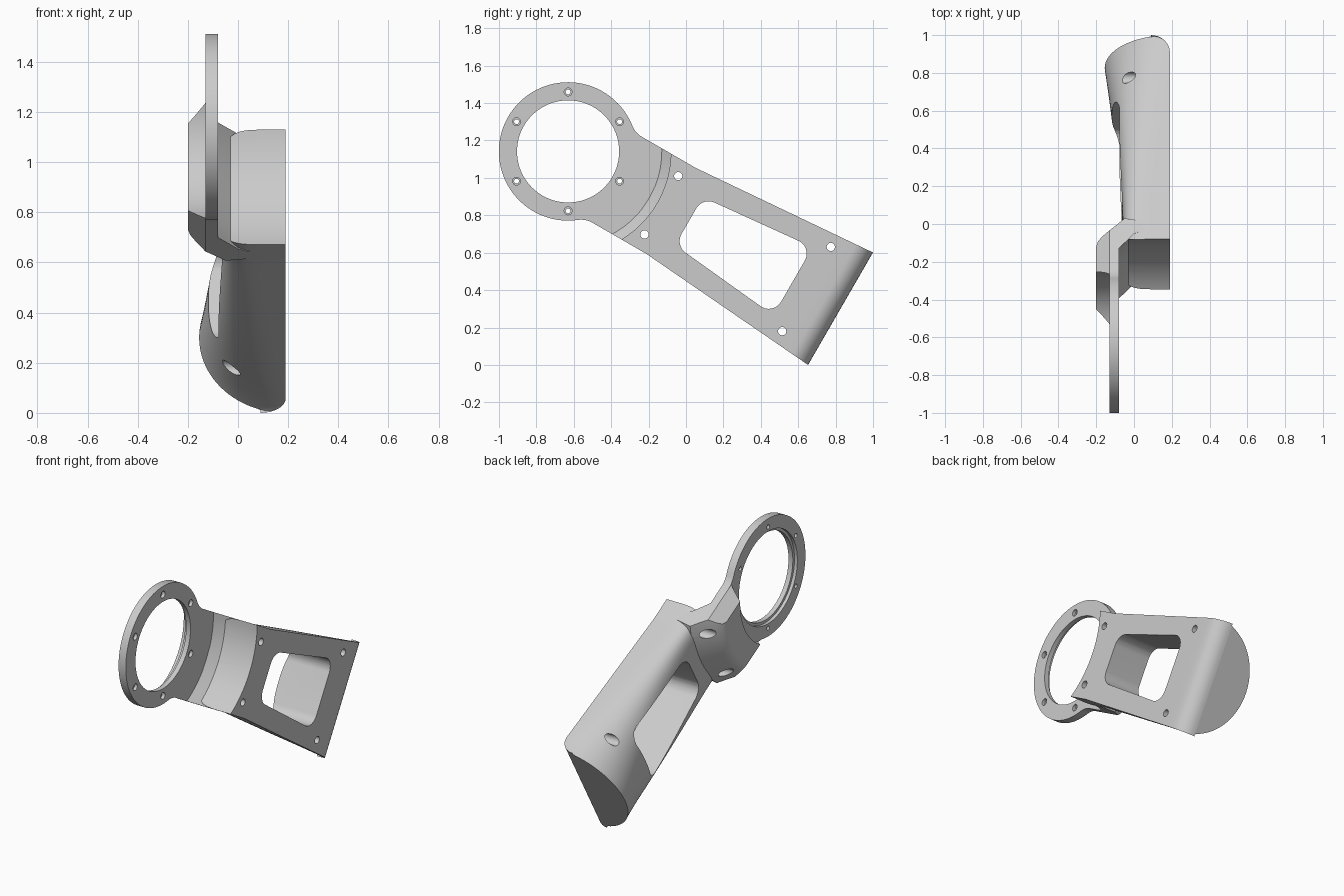
import bpy, bmesh, math
from mathutils import Matrix, Vector

cube = bpy.data.objects.get("Cube")
if cube:
    bpy.data.objects.remove(cube, do_unlink=True)

# Working frame: X along the arm, Y across it, Z through its thickness
RING = -1.116          # ring centre along the arm
END = 0.566            # far end of the handle
HALF = 0.265           # neck half width

grey = bpy.data.materials.new("plain_grey")
grey.use_nodes = True
grey.diffuse_color = (0.6, 0.6, 0.6, 1)
grey.node_tree.nodes["Principled BSDF"].inputs["Base Color"].default_value = (0.6, 0.6, 0.6, 1)


def finish(name, bm):
    bmesh.ops.recalc_face_normals(bm, faces=bm.faces)
    mesh = bpy.data.meshes.new(name)
    bm.to_mesh(mesh)
    bm.free()
    mesh.materials.append(grey)
    ob = bpy.data.objects.new(name, mesh)
    bpy.context.collection.objects.link(ob)
    return ob


def loft(name, sections):
    """Closed skin over a row of equal-length closed sections."""
    bm = bmesh.new()
    rows = [[bm.verts.new(p) for p in s] for s in sections]
    n = len(rows[0])
    for a, b in zip(rows, rows[1:]):
        for i in range(n):
            j = (i + 1) % n
            bm.faces.new((a[i], a[j], b[j], b[i]))
    bm.faces.new(rows[0][::-1])
    bm.faces.new(rows[-1])
    return finish(name, bm)


def prism(name, outline, z0, z1):
    return loft(name, [[(x, y, z) for x, y in outline] for z in (z0, z1)])


def disc(name, x, y, r, z0, z1, n=32):
    pts = [(x + r * math.cos(math.tau * i / n), y + r * math.sin(math.tau * i / n)) for i in range(n)]
    return prism(name, pts, z0, z1)


def lathe(name, profile, n=128):
    """Closed (radius, z) profile turned about the ring axis."""
    bm = bmesh.new()
    rows = []
    for i in range(n):
        c, s = math.cos(math.tau * i / n), math.sin(math.tau * i / n)
        rows.append([bm.verts.new((RING + r * c, r * s, z)) for r, z in profile])
    m = len(profile)
    for i in range(n):
        a, b = rows[i], rows[(i + 1) % n]
        for k in range(m):
            bm.faces.new((a[k], a[(k + 1) % m], b[(k + 1) % m], b[k]))
    return finish(name, bm)


def combine(ob, other, op):
    mod = ob.modifiers.new(op, 'BOOLEAN')
    mod.operation, mod.solver, mod.object = op, 'EXACT', other
    bpy.context.view_layer.update()
    dg = bpy.context.evaluated_depsgraph_get()
    mesh = bpy.data.meshes.new_from_object(ob.evaluated_get(dg))
    ob.modifiers.clear()
    ob.data = mesh
    bpy.data.objects.remove(other, do_unlink=True)


def rounded(corners, radius, steps=8):
    """Polygon outline with rounded corners."""
    out = []
    pts = [Vector(c) for c in corners]
    for i, p in enumerate(pts):
        d0 = (pts[i - 1] - p).normalized()
        d1 = (pts[(i + 1) % len(pts)] - p).normalized()
        half = d0.angle(d1) / 2
        centre = p + (d0 + d1).normalized() * radius / math.sin(half)
        t = radius / math.tan(half)
        a, b = p + d0 * t - centre, p + d1 * t - centre
        for k in range(steps + 1):
            q = a.lerp(b, k / steps).normalized() * radius + centre
            out.append((q.x, q.y))
    return out


# Handle: flat on one side, swelling to a half-round end with a rolled edge
def handle_section(u, top):
    t = min(max((u + 0.48) / (END + 0.48), 0), 1)
    w = HALF + (0.347 - HALF) * t
    depth = 0.25 + 0.095 * t ** 1.5
    n = 2 + 4 * (1 - t) ** 1.5
    pts = []
    for i in range(49):
        a = math.pi * i / 48
        c, s = math.cos(a), max(math.sin(a), 0)
        y = math.copysign(abs(c) ** (2 / n), c) * w
        pts.append((u, y, min(0.19 - depth * s ** (2 / n), top)))
    return pts


stations = [(-0.8, 0.19), (-0.48, 0.19)]
stations += [(-0.48 + 0.946 * i / 16, 0.19) for i in range(1, 17)]
for i in range(1, 9):
    a = math.pi / 2 * i / 8
    stations.append((END - 0.1 + 0.1 * math.sin(a), 0.09 + 0.1 * math.cos(a)))
handle = loft("handle_bracket", [handle_section(u, top) for u, top in stations])
combine(handle, disc("clearance", RING, 0, 0.55, -0.5, 0.5, 128), 'DIFFERENCE')

# Neck: curved step around the ring axis, trimmed to a chamfered bar
neck = lathe("neck", [(0.378, -0.2), (0.378, -0.1), (0.45, -0.081), (0.5, -0.081), (0.55, -0.03),
                      (0.58, 0), (0.6, 0.05), (0.65, 0.05), (0.665, -0.05), (0.63, -0.09),
                      (0.57, -0.165), (0.545, -0.19), (0.515, -0.2)])
bar = [(-0.2, -0.3), (-0.2, -0.2), (-HALF, -0.13), (-HALF, 0.1),
       (HALF, 0.1), (HALF, -0.13), (0.2, -0.2), (0.2, -0.3)]
combine(neck, loft("bar", [[(u, y, z) for y, z in bar] for u in (RING, -0.4)]), 'INTERSECT')

# Ring plate: disc blended into the neck with fillets
R, F = 0.37, 0.12
reach = math.sqrt((R + F) ** 2 - (HALF + F) ** 2)
open_angle = math.atan2(HALF + F, reach)
side = []
for i in range(9):
    a = -math.pi / 2 - (math.pi / 2 - open_angle) * i / 8
    side.append((RING + reach + F * math.cos(a), HALF + F + F * math.sin(a)))
arc = []
for i in range(1, 80):
    a = open_angle + (math.tau - 2 * open_angle) * i / 80
    arc.append((RING + R * math.cos(a), R * math.sin(a)))
outline = [(-0.62, HALF)] + side + arc + [(x, -y) for x, y in side[::-1]] + [(-0.62, -HALF)]
ring = prism("mount_ring", outline, -0.13, -0.08)

combine(handle, neck, 'UNION')
combine(handle, ring, 'UNION')

# Ring bore with a shallow seat on the back
combine(handle, disc("bore", RING, 0, 0.273, -0.5, 0.5, 96), 'DIFFERENCE')
combine(handle, disc("seat", RING, 0, 0.29, -0.25, -0.11, 96), 'DIFFERENCE')

# Window through the handle
window = [(-0.37, -0.148), (0.272, -0.21), (0.272, 0.21), (-0.37, 0.148)]
combine(handle, prism("window", rounded(window, 0.075), -0.5, 0.5), 'DIFFERENCE')

# Ring bolt holes with small counterbores; first hole points straight up
for i in range(6):
    a = math.radians(60 + 60 * i)
    x, y = RING + 0.318 * math.cos(a), 0.318 * math.sin(a)
    combine(handle, disc("bolt", x, y, 0.013, -0.3, 0.1, 20), 'DIFFERENCE')
    combine(handle, disc("bolt_head", x, y, 0.021, -0.1, 0.1, 20), 'DIFFERENCE')

# Handle screw holes, wider on the rounded side
for u, y in ((-0.54, 0.18), (0.356, 0.26)):
    for s in (-1, 1):
        combine(handle, disc("screw", u, y * s, 0.022, -0.5, 0.5, 24), 'DIFFERENCE')
        combine(handle, disc("screw_head", u, y * s, 0.03, -0.5, 0.08, 24), 'DIFFERENCE')

# Tilt the arm thirty degrees and stand it in place
c, s = math.cos(math.radians(30)), 0.5
handle.data.transform(Matrix(((0, 0, 1, 0), (c, s, 0, s * 0.672), (-s, c, 0, c * 0.672), (0, 0, 0, 1))))
low = min(v.co.z for v in handle.data.vertices)
handle.data.transform(Matrix.Translation((0, 0, -low)))

bpy.ops.object.select_all(action='DESELECT')
handle.select_set(True)
bpy.context.view_layer.objects.active = handle
bpy.ops.object.shade_smooth_by_angle(angle=math.radians(30))
